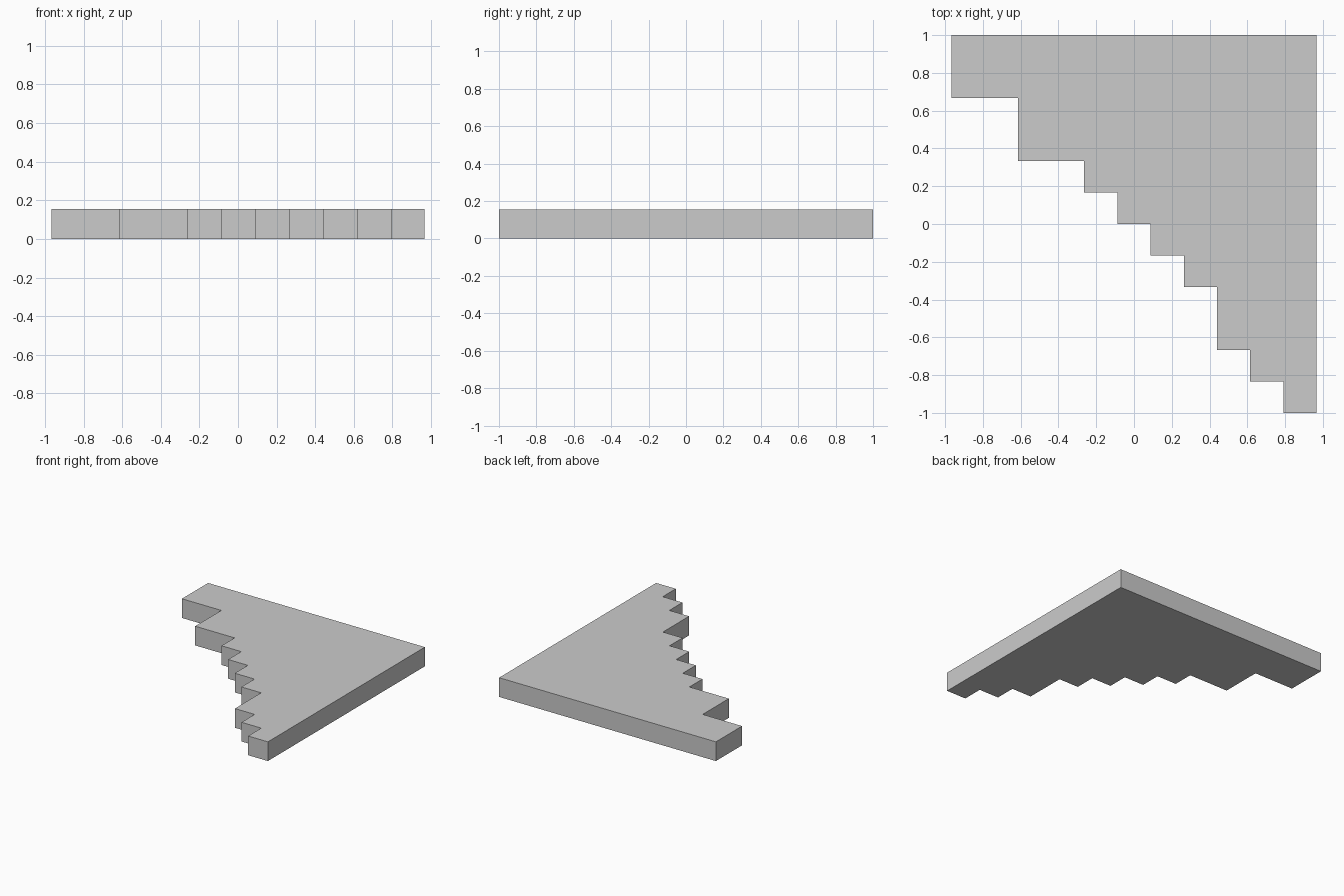
import bpy, bmesh
from mathutils import Vector

if "Cube" in bpy.data.objects:
    bpy.data.objects.remove(bpy.data.objects["Cube"])

UX, UY, H = 1.934 / 11, 2 / 12, 0.155

# Staircase outline: (width, total depth) of each step in grid units
steps = [(2, 2), (2, 4), (1, 5), (1, 6), (1, 7), (1, 8), (1, 10), (1, 11), (1, 12)]
outline = [(0, 0)]
x = 0
for width, depth in steps:
    outline += [(x, depth), (x + width, depth)]
    x += width
outline.append((x, 0))

# Extrude the outline into a flat plate
bm = bmesh.new()
verts = [bm.verts.new((-0.967 + u * UX, 1 - d * UY, 0)) for u, d in outline]
base = bm.faces.new(verts)
top = bmesh.ops.extrude_face_region(bm, geom=[base], use_keep_orig=True)["geom"]
bmesh.ops.translate(bm, vec=Vector((0, 0, H)),
                    verts=[g for g in top if isinstance(g, bmesh.types.BMVert)])
bmesh.ops.recalc_face_normals(bm, faces=bm.faces)
mesh = bpy.data.meshes.new("stepped_plate")
bm.to_mesh(mesh)
bm.free()
bpy.context.collection.objects.link(bpy.data.objects.new("stepped_plate", mesh))
